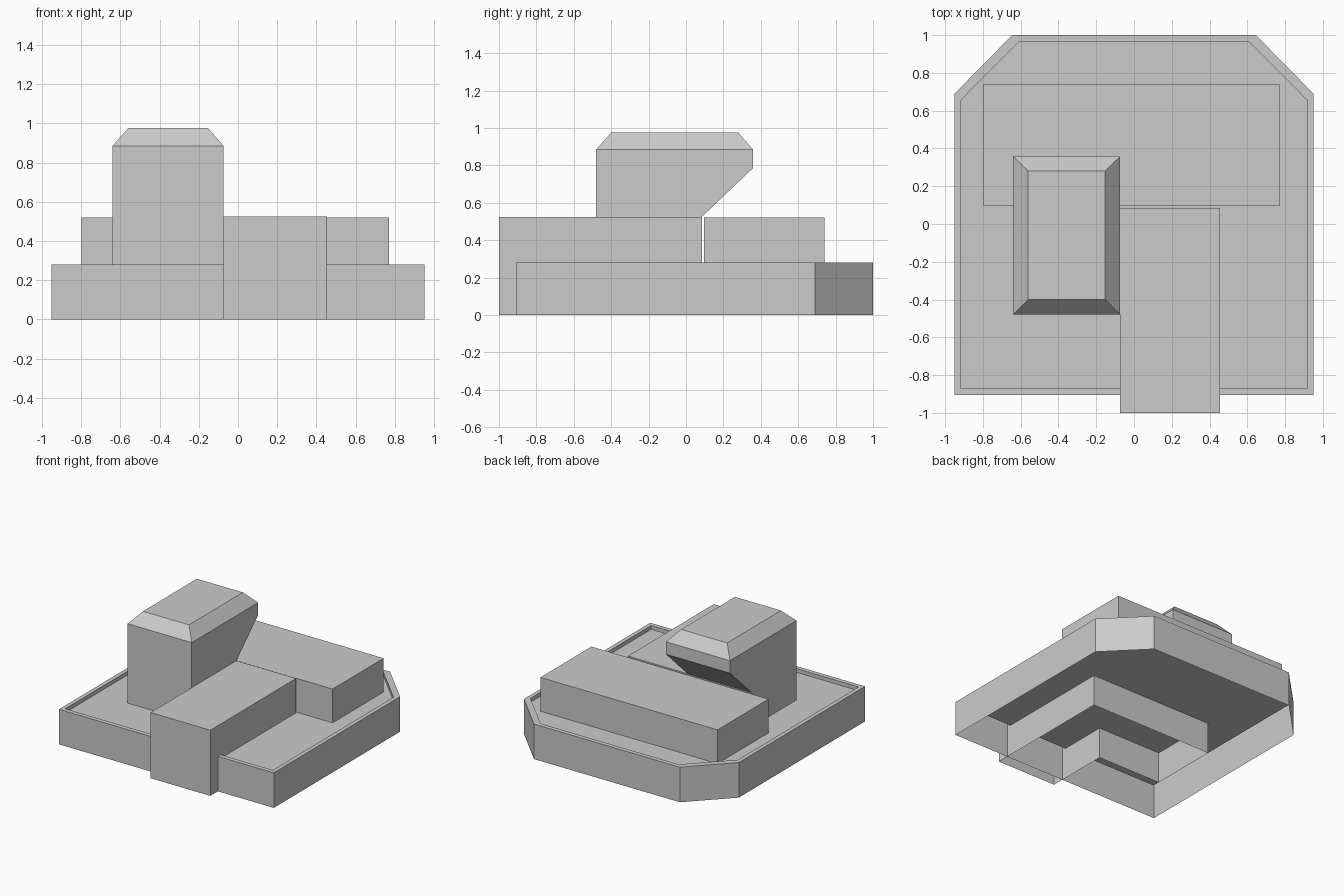
import bpy

cube = bpy.data.objects.get("Cube")
if cube:
    bpy.data.objects.remove(cube, do_unlink=True)

grey = bpy.data.materials.new("light_grey")
grey.use_nodes = True
COLOUR = (0.6, 0.6, 0.6, 1)
grey.diffuse_color = COLOUR
grey.node_tree.nodes["Principled BSDF"].inputs["Base Color"].default_value = COLOUR


def loft(name, rings, top=True, bottom=False):
    """Join stacked (outline, height) rings; outlines run counter-clockwise."""
    n = len(rings[0][0])
    verts = [(x, y, z) for outline, z in rings for x, y in outline]
    faces = []
    for r in range(len(rings) - 1):
        for i in range(n):
            a, b = r * n + i, r * n + (i + 1) % n
            faces.append((a, b, b + n, a + n))
    if top:
        faces.append(tuple(range(len(verts) - n, len(verts))))
    if bottom:
        faces.append(tuple(reversed(range(n))))
    mesh = bpy.data.meshes.new(name)
    mesh.from_pydata(verts, [], faces)
    mesh.materials.append(grey)
    obj = bpy.data.objects.new(name, mesh)
    bpy.context.collection.objects.link(obj)
    return obj


def rect(x0, x1, y0, y1):
    return [(x0, y0), (x1, y0), (x1, y1), (x0, y1)]


def mirrored(half):
    """Complete a right-hand half outline across x = 0."""
    return half + [(-x, y) for x, y in reversed(half)]


FLOOR, RIM, ROOF = 0.25, 0.28, 0.525

# Ground tray: open underneath, raised rim, sunken floor, cut back corners
outer = mirrored([(0.95, -0.905), (0.95, 0.69), (0.645, 1.0)])
inner = mirrored([(0.917, -0.87), (0.917, 0.655), (0.61, 0.965)])
loft("base_tray", [(outer, 0), (outer, RIM), (inner, RIM), (inner, FLOOR)])

# Shared L-shaped skirt below the tower and front wing
left, mid, right = -0.64, -0.073, 0.455
front, tower_front, back = -1.0, -0.48, 0.085
ell = [(mid, front), (right, front), (right, back),
       (left, back), (left, tower_front), (mid, tower_front)]
loft("foundation_skirt", [(ell, 0), (ell, FLOOR)], top=False)

# Front wing
wing = rect(mid, right, front, back)
loft("front_wing", [(wing, FLOOR), (wing, ROOF)])

# Long block across the back
hall = rect(-0.797, 0.77, 0.095, 0.74)
loft("back_block", [(hall, FLOOR - 0.004), (hall, 0.52)], bottom=True)

# Tower with overhanging back and sloped roof edges
foot = rect(left, mid, tower_front, back)
body = rect(left, mid, tower_front, 0.358)
crown = rect(left + 0.08, mid - 0.08, tower_front + 0.08, 0.28)
loft("tower", [(foot, FLOOR), (foot, ROOF), (body, 0.785),
               (body, 0.885), (crown, 0.975)])
